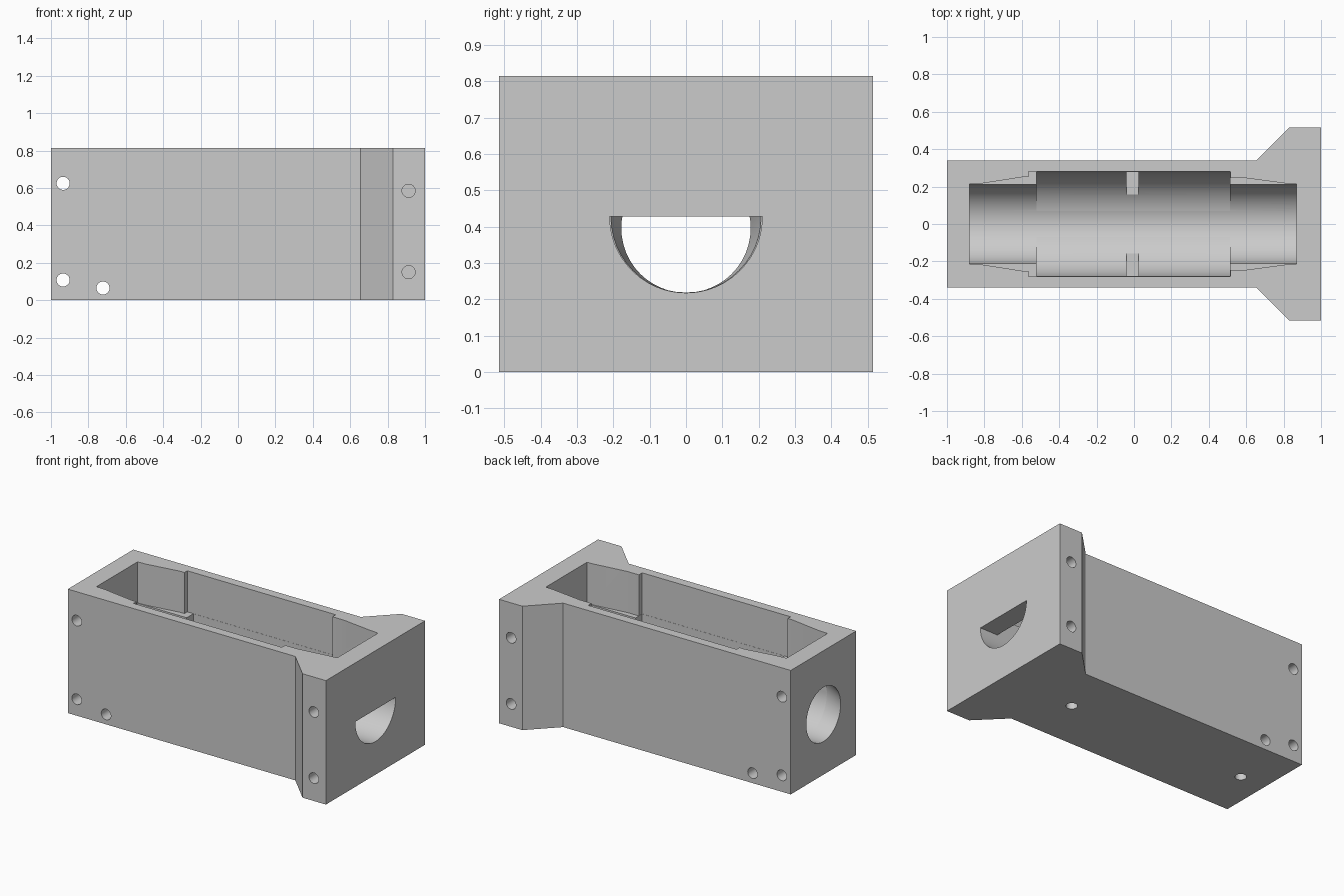
import bpy, bmesh, math
from mathutils import Vector

cube = bpy.data.objects.get("Cube")
if cube:
    bpy.data.objects.remove(cube, do_unlink=True)

grey = bpy.data.materials.new("plain grey")
grey.use_nodes = True
colour = (0.6, 0.6, 0.6, 1)
grey.diffuse_color = colour
grey.node_tree.nodes["Principled BSDF"].inputs["Base Color"].default_value = colour


def loft(name, start, end):
    """Solid between two matching outlines."""
    bm = bmesh.new()
    a = [bm.verts.new(p) for p in start]
    b = [bm.verts.new(p) for p in end]
    bm.faces.new(a)
    bm.faces.new(b)
    for i in range(len(a)):
        j = (i + 1) % len(a)
        bm.faces.new((a[i], a[j], b[j], b[i]))
    bmesh.ops.recalc_face_normals(bm, faces=bm.faces)
    mesh = bpy.data.meshes.new(name)
    bm.to_mesh(mesh)
    bm.free()
    mesh.materials.append(grey)
    obj = bpy.data.objects.new(name, mesh)
    bpy.context.collection.objects.link(obj)
    return obj


def plan_solid(name, half, z0, z1):
    """Extrude a half plan, mirrored across y, upwards."""
    pts = half + [(x, -y) for x, y in reversed(half)]
    return loft(name, [(x, y, z0) for x, y in pts], [(x, y, z1) for x, y in pts])


def along_x(name, pts, x0, x1):
    return loft(name, [(x0, y, z) for y, z in pts], [(x1, y, z) for y, z in pts])


def arc(r, zc, turn=math.pi, n=48):
    """Points of an arc that starts at -y and passes through the bottom."""
    return [(-r * math.cos(turn * i / n), zc - r * math.sin(turn * i / n))
            for i in range(n + 1)]


def rod(p, q, r=0.035, n=32):
    """Round drill between two points."""
    p, q = Vector(p), Vector(q)
    rot = (q - p).to_track_quat('Z', 'Y')
    ring = [rot @ Vector((r * math.cos(t * math.tau / n), r * math.sin(t * math.tau / n), 0))
            for t in range(n)]
    return loft("drill", [p + v for v in ring], [q + v for v in ring])


# Housing block with a flared end flange
H = 0.815
housing = plan_solid("housing", [(-1, 0.34), (0.655, 0.34), (0.83, 0.515), (1, 0.515)], 0, H)

cutters = []
# Upper pocket with tapered ends
cutters.append(plan_solid("upper_pocket", [
    (-0.88, 0.213), (-0.82, 0.216), (-0.6, 0.25), (-0.565, 0.25), (-0.565, 0.28),
    (0.515, 0.28), (0.515, 0.245), (0.6, 0.245), (0.82, 0.216), (0.87, 0.213)], 0.545, 1))

# Narrow trough, and wide trough in the middle
BORE, BORE_Z = 0.21, 0.428
cutters.append(along_x("narrow_trough", arc(BORE, BORE_Z) + [(BORE, 0.9), (-BORE, 0.9)], -0.88, 0.87))
cutters.append(along_x("wide_trough", arc(0.279, 0.5) + [(0.279, 0.92), (-0.279, 0.92)], -0.52, 0.514))

# Cross slot in the wide trough
cutters.append(along_x("cross_slot", [(-0.278, 0.27), (0.278, 0.27), (0.278, 0.5), (-0.278, 0.5)], -0.04, 0.025))

# Half-round opening through the flanged end
cutters.append(along_x("half_round_opening", arc(BORE, BORE_Z), 0.8, 1.1))

# Round opening at the other end, widening inwards
small = arc(0.178, 0.396, math.tau)[:-1]
large = arc(0.209, 0.428, math.tau)[:-1]
cutters.append(loft("tapered_opening", [(-1.001, y, z) for y, z in small],
                    [(-0.87, y, z) for y, z in large]))

# Cross holes through the plain end
for x, z in [(-0.935, 0.625), (-0.935, 0.108), (-0.722, 0.065)]:
    cutters.append(rod((x, -0.6, z), (x, 0.6, z)))

# Blind flange holes on both sides
for side in (-1, 1):
    for z in (0.585, 0.15):
        cutters.append(rod((0.912, side * 0.6, z), (0.912, side * 0.34, z)))

# Blind holes underneath
for x in (0.477, -0.817):
    cutters.append(rod((x, 0, -0.1), (x, 0, 0.15)))

# Apply the cuts and discard the cutters
bpy.context.view_layer.objects.active = housing
for c in cutters:
    c.hide_render = True
    mod = housing.modifiers.new("cut", 'BOOLEAN')
    mod.operation = 'DIFFERENCE'
    mod.solver = 'EXACT'
    mod.object = c
    bpy.ops.object.modifier_apply(modifier=mod.name)
    bpy.data.objects.remove(c, do_unlink=True)

bpy.ops.object.select_all(action='DESELECT')
housing.select_set(True)
bpy.ops.object.shade_smooth_by_angle(angle=math.radians(25))
